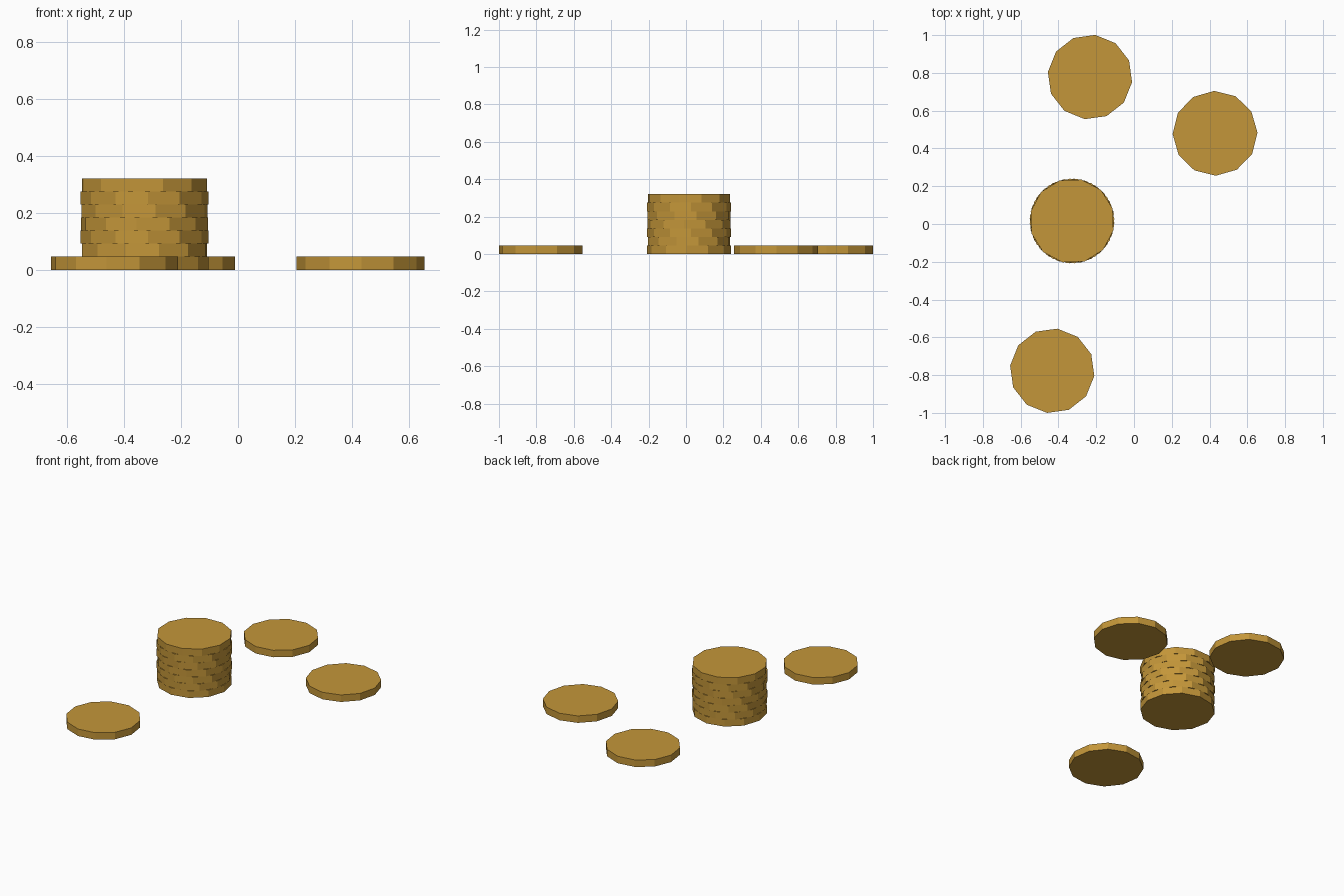
import bpy
from math import radians

cube = bpy.data.objects.get("Cube")
if cube:
    bpy.data.objects.remove(cube, do_unlink=True)

RADIUS = 0.2245
THICK = 0.0457

# Gold material
gold = bpy.data.materials.new("gold")
gold.use_nodes = True
colour = (0.55, 0.305, 0.041, 1)
gold.diffuse_color = colour
gold.node_tree.nodes["Principled BSDF"].inputs["Base Color"].default_value = colour


def coin(name, x, y, layer, turn):
    """Flat-sided twelve-sided coin resting on the given layer."""
    bpy.ops.mesh.primitive_cylinder_add(
        vertices=12, radius=RADIUS, depth=THICK,
        location=(x, y, (layer + 0.5) * THICK), rotation=(0, 0, radians(turn)))
    obj = bpy.context.object
    obj.name = name
    obj.data.materials.append(gold)


# Loose coins lying around the stack
coin("loose_coin_back", -0.233, 0.778, 0, 23)
coin("loose_coin_left", 0.429, 0.48, 0, 1)
coin("loose_coin_front", -0.433, -0.777, 0, 23)

# Stack of coins, each turned a little differently
for layer, turn in enumerate([27, 13, 3, 23, 10, 3, 17]):
    coin(f"stack_coin_{layer + 1}", -0.328, 0.016, layer, turn)
